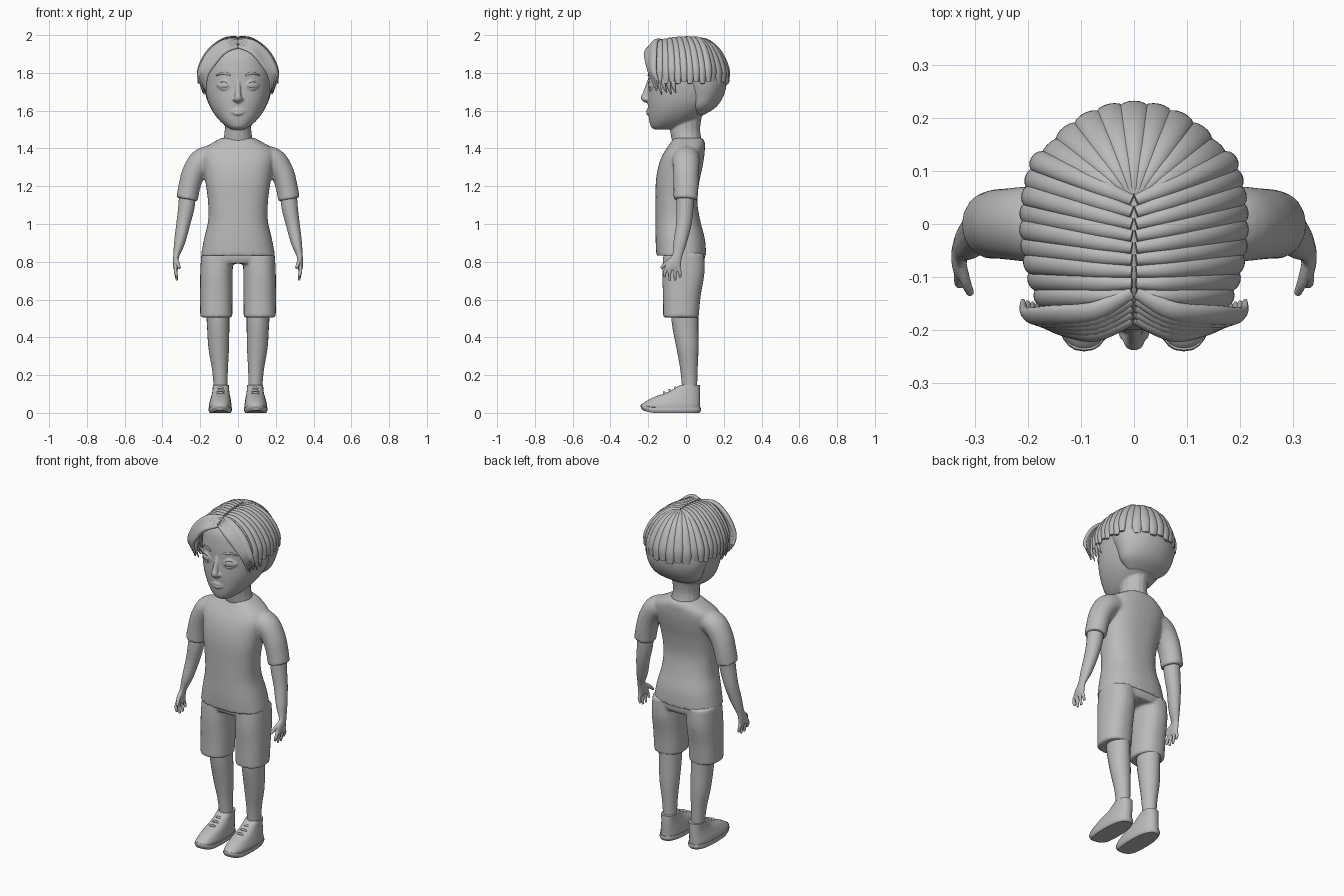
import bpy, bmesh, math
from mathutils import Vector, Matrix

if "Cube" in bpy.data.objects:
    bpy.data.objects.remove(bpy.data.objects["Cube"])

grey = bpy.data.materials.new("plain_grey")
grey.use_nodes = True
grey.diffuse_color = (0.5, 0.5, 0.5, 1)
bsdf = next(n for n in grey.node_tree.nodes if n.type == 'BSDF_PRINCIPLED')
bsdf.inputs["Base Color"].default_value = grey.diffuse_color


def resample(rows, k=5):
    """Catmull-Rom smoothing of (x, y, z, half width, half depth) rows."""
    out = []
    for i in range(len(rows) - 1):
        p0, p1 = rows[max(i - 1, 0)], rows[i]
        p2, p3 = rows[i + 1], rows[min(i + 2, len(rows) - 1)]
        for j in range(k):
            t = j / k
            out.append([0.5 * (2 * b + (c - a) * t + (2 * a - 5 * b + 4 * c - d) * t * t
                               + (3 * b - a - 3 * c + d) * t ** 3)
                        for a, b, c, d in zip(p0, p1, p2, p3)])
    return out + [list(rows[-1])]


def tube(bm, rows, n=2, flat=False, centre=None, mirror=False, seg=16):
    """Sweep a (super)ellipse along the rows; flat keeps every ring level."""
    rows = resample(rows)
    pts = [Vector(r[:3]) for r in rows]
    for s in ((1, -1) if mirror else (1,)):
        rings = []
        for i, (p, r) in enumerate(zip(pts, rows)):
            t = Vector((0, 0, 1)) if flat else pts[min(i + 1, len(pts) - 1)] - pts[max(i - 1, 0)]
            t.normalize()
            nor = p - Vector(centre) if centre else Vector((0, 1, 0))
            nor = (nor - t * nor.dot(t)).normalized()
            side = t.cross(nor)
            ring = []
            for j in range(seg):
                a = math.tau * j / seg
                c, d = math.cos(a), math.sin(a)
                c = math.copysign(abs(c) ** (2 / n), c)
                d = math.copysign(abs(d) ** (2 / n), d)
                v = p + side * c * max(r[3], 0.001) + nor * d * max(r[4], 0.001)
                ring.append(bm.verts.new((v.x * s, v.y, v.z)))
            rings.append(ring)
        for lo, hi in zip(rings, rings[1:]):
            for j in range(seg):
                k = (j + 1) % seg
                bm.faces.new((lo[j], lo[k], hi[k], hi[j]))
        bm.faces.new(rings[0])
        bm.faces.new(rings[-1])


def levels(bm, rows, n=2, seg=40):
    """Level rings given as (z, half width, front y, back y)."""
    tube(bm, [(0, (f + b) / 2, z, w, (b - f) / 2) for z, w, f, b in rows], n, True, seg=seg)


def ball(bm, loc, size, turn=0):
    for s in (1, -1):
        m = (Matrix.Translation((loc[0] * s, loc[1], loc[2])) @ Matrix.Rotation(turn * s, 4, 'Z')
             @ Matrix.Diagonal((*size, 1)))
        bmesh.ops.create_uvsphere(bm, u_segments=20, v_segments=12, radius=1, matrix=m)


def finish(name, bm, voxel=0, smooth=4):
    """Make the object; a voxel size melts its overlapping parts together."""
    bmesh.ops.recalc_face_normals(bm, faces=bm.faces)
    me = bpy.data.meshes.new(name)
    bm.to_mesh(me)
    bm.free()
    me.materials.append(grey)
    me.shade_smooth()
    me.set_sharp_from_angle(angle=math.radians(50))
    ob = bpy.data.objects.new(name, me)
    bpy.context.collection.objects.link(ob)
    if voxel:
        mod = ob.modifiers.new("Melt", 'REMESH')
        mod.mode, mod.voxel_size, mod.use_smooth_shade = 'VOXEL', voxel, True
        mod = ob.modifiers.new("Soften", 'SMOOTH')
        mod.factor, mod.iterations = 0.5, smooth
    return ob


# Head with neck, nose, lips and eyelids
bm = bmesh.new()
levels(bm, [(1.5, .03, -.165, -.1), (1.515, .06, -.185, -.02), (1.55, .1, -.195, .05),
            (1.6, .137, -.2, .12), (1.66, .163, -.203, .17), (1.74, .178, -.2, .195),
            (1.82, .178, -.198, .195), (1.9, .155, -.18, .17), (1.95, .1, -.12, .11),
            (1.965, .03, -.03, .04)], 2.25)
tube(bm, [(0, .01, 1.42, .085, .08), (0, -.005, 1.5, .07, .08), (0, 0, 1.6, .08, .09)], flat=True)
tube(bm, [(0, -.19, 1.765, .012, .012), (0, -.212, 1.69, .016, .018),
          (0, -.221, 1.666, .02, .018), (0, -.203, 1.648, .012, .01)])
ball(bm, (.018, -.207, 1.66), (.012, .013, .01))
for z, r in ((1.603, .009), (1.585, .01)):
    tube(bm, [(-.045, -.191, 1.595, .003, .003), (0, -.201, z, r, r), (.045, -.191, 1.595, .003, .003)])
for z in (1.758, 1.713):
    tube(bm, [(.042, -.196, 1.734, .004, .005), (.076, -.191, z, .005, .007),
              (.112, -.17, 1.735, .004, .005)], mirror=True)
finish("head", bm, .005, 3)

bm = bmesh.new()
ball(bm, (.077, -.184, 1.735), (.035, .012, .021), math.radians(21))
finish("eyes", bm)

bm = bmesh.new()
tube(bm, [(.04, -.2, 1.786, .004, .003), (.075, -.192, 1.799, .007, .004),
          (.118, -.168, 1.785, .002, .003)], mirror=True)
finish("eyebrows", bm)

# Hair: close-cropped under layer
bm = bmesh.new()
levels(bm, [(1.58, .09, .03, .1), (1.62, .145, 0, .16), (1.68, .171, -.02, .2),
            (1.75, .188, -.06, .215), (1.84, .187, -.175, .21), (1.92, .15, -.165, .17),
            (1.97, .08, -.1, .1)])
finish("hair_under_layer", bm)

# Hair: locks falling from the parting to the sides, then a fan at the back
SKULL = (0, 0, 1.72)


def lock(bm, start, end, w0, w1, mirror=True):
    rows = []
    for i in range(7):
        a = i / 6 * math.pi / 2
        s, c = math.sin(a), math.cos(a)
        x = start[0] + (end[0] - start[0]) * s
        y = start[1] + (end[1] - start[1]) * s
        z = end[2] + (start[2] - end[2]) * c
        rows.append((x, y, z, w0 + (w1 - w0) * s, .016))
    rows[0] = (*rows[0][:3], w0 * .7, .01)
    rows[-1] = (*rows[-1][:3], w1 * .6, .007)
    tube(bm, rows, centre=SKULL, mirror=mirror)


bm = bmesh.new()
for i in range(9):
    f = i / 8
    ys, ye = -.135 + .18 * f, -.14 + .26 * f
    top = 1.984 - .9 * ys * ys
    xe = .207 * math.sqrt(1 - (ye / .27) ** 2)
    lock(bm, (.004, ys, top), (xe, ye, 1.755 - .012 * (i % 2)), .016, .022)
finish("hair_side_locks", bm)

bm = bmesh.new()
for i in range(5):
    a = math.radians(38 + 13 * i)
    end = (.2 * math.cos(a), .01 + .212 * math.sin(a), 1.75 - .01 * (i % 2))
    lock(bm, (.004 * (4 - i), .055, 1.976), end if i < 4 else (0, .222, 1.75), .012, .03, i < 4)
finish("hair_back_locks", bm)

# Hair: swept fringe and small wisps in front of the ears
bm = bmesh.new()
for i in range(5):
    f = i / 4
    tube(bm, [(.004, -.13 - .05 * f, 1.97 - .03 * f, .012, .009),
              (.075, -.165 - .04 * f, 1.962 - .047 * f, .02, .013),
              (.152 - .022 * f, -.172 - .025 * f, 1.9 - .045 * f, .021, .013),
              (.2 - .03 * f, -.172 - .008 * f, 1.81 - .02 * f, .018, .011),
              (.21 - .037 * f, -.145 - .01 * f, 1.75 - .045 * f, .004, .004)],
         centre=SKULL, mirror=True)
for i in range(4):
    y = -.14 + .025 * i
    tube(bm, [(.175 + .005 * i, y, 1.79, .014, .01), (.178 + .005 * i, y - .003, 1.74, .012, .008),
              (.168 + .006 * i, y + .012, 1.685 + .01 * (i % 2), .002, .002)],
         centre=SKULL, mirror=True)
finish("hair_fringe", bm)

# Shirt: body melted with both sleeves
bm = bmesh.new()
levels(bm, [(.832, .197, -.157, .107), (.92, .18, -.161, .1), (1.02, .158, -.161, .075),
            (1.12, .159, -.161, .06), (1.22, .172, -.16, .07), (1.3, .185, -.148, .087),
            (1.36, .195, -.127, .097), (1.4, .18, -.103, .1), (1.43, .135, -.082, .1),
            (1.455, .09, -.065, .09)], 2.4)
tube(bm, [(.12, 0, 1.36, .06, .07), (.19, 0, 1.335, .066, .072), (.235, 0, 1.27, .062, .068),
          (.257, 0, 1.2, .058, .066), (.27, -.002, 1.13, .058, .064)], mirror=True, seg=24)
finish("shirt", bm, .008, 5)

# Shorts
bm = bmesh.new()
levels(bm, [(.79, .17, -.11, .09), (.82, .19, -.12, .1), (.87, .185, -.12, .095)], 2.4)
tube(bm, [(.11, -.012, .84, .085, .108), (.114, -.014, .74, .086, .112), (.115, -.022, .62, .086, .1),
          (.115, -.027, .505, .085, .094)], 2.3, True, mirror=True, seg=28)
finish("shorts", bm, .008, 4)

# Legs
bm = bmesh.new()
tube(bm, [(.108, -.008, .56, .062, .074), (.105, -.004, .46, .059, .069),
          (.102, .008, .34, .054, .058), (.095, .016, .22, .041, .045), (.091, .02, .1, .035, .038)],
     flat=True, mirror=True, seg=24)
finish("legs", bm)

# Arms with hands
bm = bmesh.new()
tube(bm, [(.266, 0, 1.2, .044, .048), (.272, -.005, 1.1, .044, .046), (.29, -.012, 1, .037, .041),
          (.31, -.032, .9, .029, .035), (.327, -.047, .83, .016, .027), (.33, -.064, .785, .015, .039),
          (.329, -.07, .757, .011, .037)], mirror=True)
for y, z in ((-.112, .718), (-.086, .7), (-.058, .7), (-.032, .716)):
    tube(bm, [(.33, -.068 + (y + .07) * .6, .78, .01, .01), (.33, y, .745, .0095, .0095),
              (.322, y, z, .007, .007)], mirror=True, seg=10)
tube(bm, [(.327, -.07, .815, .01, .012), (.318, -.108, .79, .01, .011),
          (.308, -.132, .765, .008, .008)], mirror=True, seg=10)
finish("arms_and_hands", bm, .004, 3)

# Shoes: upper, sole with lifted toe, and laces
bm = bmesh.new()
tube(bm, [(.094, -.08, .018, .058, .154), (.094, -.08, .045, .059, .154), (.092, -.051, .08, .052, .126),
          (.091, -.009, .112, .045, .084), (.091, .021, .148, .042, .052)],
     2.4, True, mirror=True, seg=32)
finish("shoe_uppers", bm)

bm = bmesh.new()
tube(bm, [(.094, -.078, 0, .056, .15), (.094, -.08, .014, .062, .16), (.094, -.08, .028, .061, .158)],
     2.5, True, mirror=True, seg=32)
for v in bm.verts:
    v.co.z += 3 * max(0, -.16 - v.co.y) ** 2
finish("shoe_soles", bm)

bm = bmesh.new()
for i in range(3):
    y, z = -.057 - .03 * i, .134 - .013 * i
    tube(bm, [(.055, y + .025, z - .025, .005, .005), (.092, y, z, .007, .006),
              (.129, y + .025, z - .025, .005, .005)], mirror=True, seg=10)
finish("shoe_laces", bm)
